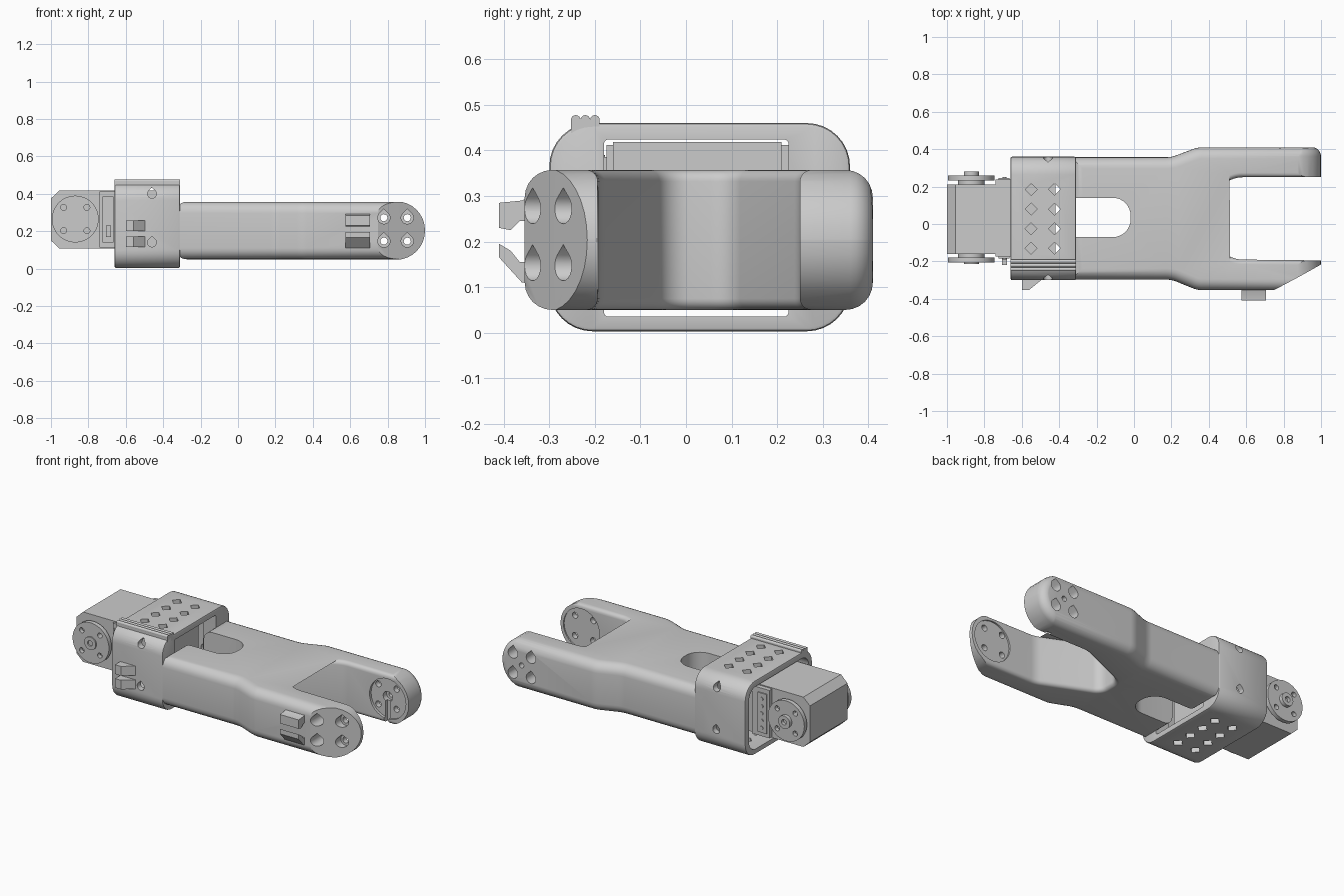
import bpy, bmesh
from math import pi, sin, cos, tan, acos
from mathutils import Vector

if "Cube" in bpy.data.objects:
    bpy.data.objects.remove(bpy.data.objects["Cube"])


def fillet(pts, n=8):
    """Round polygon corners; points are (u, v) or (u, v, radius)."""
    out = []
    for i, p in enumerate(pts):
        c = Vector(p[:2])
        r = p[2] if len(p) > 2 else 0
        if not r:
            out.append(c)
            continue
        d1 = (Vector(pts[i - 1][:2]) - c).normalized()
        d2 = (Vector(pts[(i + 1) % len(pts)][:2]) - c).normalized()
        half = acos(max(-1, min(1, d1.dot(d2)))) / 2
        mid = c + (d1 + d2).normalized() * (r / sin(half))
        a, b = c + d1 * (r / tan(half)) - mid, c + d2 * (r / tan(half)) - mid
        w = a.angle(b)
        for k in range(n + 1):
            t = k / n
            out.append(mid + (a * sin((1 - t) * w) + b * sin(t * w)) / sin(w))
    return out


def inset(pts, amount):
    """Move every point of a counter-clockwise outline inwards."""
    res = []
    for i, p in enumerate(pts):
        e1 = (p - pts[i - 1]).normalized()
        e2 = (pts[(i + 1) % len(pts)] - p).normalized()
        n1, n2 = Vector((-e1.y, e1.x)), Vector((-e2.y, e2.x))
        res.append(p + (n1 + n2) * amount(p) / (1 + n1.dot(n2)))
    return res


def prism(name, pts, axis, a, b, r=0, steps=6):
    """Extrude an outline along an axis, with rounded rims; r may be a function."""
    pts = fillet(pts)
    if sum(p.x * q.y - p.y * q.x for p, q in zip(pts, pts[1:] + pts[:1])) < 0:
        pts.reverse()
    rf = r if callable(r) else (lambda p: r)
    levels = [(a, 0, 1), (b, 0, -1)]
    if r:
        arc = [k / steps * pi / 2 for k in range(steps + 1)]
        levels = [(a, t, 1) for t in reversed(arc)] + [(b, t, -1) for t in arc]
    bm = bmesh.new()
    rings = []
    for base, t, s in levels:
        ring = []
        loop = inset(pts, lambda p: rf(p) * (1 - cos(t))) if r else pts
        for p, q in zip(pts, loop):
            w = base + s * rf(p) * (1 - sin(t)) if r else base
            co = {'x': (w, q.x, q.y), 'y': (q.x, w, q.y), 'z': (q.x, q.y, w)}[axis]
            ring.append(bm.verts.new(co))
        rings.append(ring)
    n = len(pts)
    for lo, hi in zip(rings, rings[1:]):
        for i in range(n):
            bm.faces.new((lo[i], lo[(i + 1) % n], hi[(i + 1) % n], hi[i]))
    bm.faces.new(rings[0][::-1])
    bm.faces.new(rings[-1])
    if axis == 'y':
        bmesh.ops.reverse_faces(bm, faces=bm.faces)
    bmesh.ops.triangulate(bm, faces=[f for f in bm.faces if len(f.verts) > 4])
    me = bpy.data.meshes.new(name)
    bm.to_mesh(me)
    bm.free()
    ob = bpy.data.objects.new(name, me)
    bpy.context.collection.objects.link(ob)
    return ob


def box(name, x, y, z):
    return prism(name, [(x[0], y[0]), (x[1], y[0]), (x[1], y[1]), (x[0], y[1])], 'z', *z)


def rect(u0, u1, v0, v1, r):
    return [(u0, v0, r), (u1, v0, r), (u1, v1, r), (u0, v1, r)]


def disc(name, x, z, r, y0, y1, n=32):
    return prism(name, [(x + r * cos(2 * pi * i / n), z + r * sin(2 * pi * i / n)) for i in range(n)], 'y', y0, y1)


def teardrop(x, z, r, y0, y1):
    arc = [3 * pi / 4 + 1.5 * pi * i / 16 for i in range(17)]
    return prism("cutter", [(x + r * cos(t), z + r * sin(t)) for t in arc] + [(x, z + 1.4 * r)], 'y', y0, y1)


def volume(me):
    bm = bmesh.new()
    bm.from_mesh(me)
    v = bm.calc_volume()
    bm.free()
    return v


def boolean(ob, cutter, op='DIFFERENCE'):
    """Apply a boolean, keeping the first solver result of plausible volume."""
    old = volume(ob.data)
    for solver in ('EXACT', 'MANIFOLD', 'FLOAT'):
        m = ob.modifiers.new("cut", 'BOOLEAN')
        m.operation, m.object, m.solver = op, cutter, solver
        ev = ob.evaluated_get(bpy.context.evaluated_depsgraph_get())
        me = bpy.data.meshes.new_from_object(ev)
        ob.modifiers.clear()
        if 0.15 * old < volume(me) < 1.001 * old:
            ob.data = me
            break
    bpy.data.objects.remove(cutter)


# Forked arm: plan outline intersected with a round-ended side outline
outline = [(-0.335, -0.297), (0.2, -0.297, 0.15), (0.34, -0.354, 0.15), (1.02, -0.354), (1.02, -0.195),
           (0.55, -0.19, 0.15), (0.205, -0.04, 0.07), (0.205, 0.1, 0.07), (0.55, 0.25, 0.15),
           (1.02, 0.25), (1.02, 0.41), (0.34, 0.41, 0.15), (0.2, 0.357, 0.15), (-0.335, 0.357)]
arm = prism("forked_arm", outline, 'z', 0.05, 0.357,
            lambda p: 0.025 if p.x > 0.19 and -0.2 < p.y < 0.26 else 0.06)
side = prism("cutter", [(-0.6, 0.047), (1.0, 0.047, 0.155), (1.0, 0.36, 0.155), (-0.6, 0.36)],
             'y', -0.357, 0.411, 0.05)
boolean(arm, side, 'INTERSECT')
# Slot behind the fork and slanted front tip
boolean(arm, prism("cutter", [(-0.5, -0.07), (-0.018, -0.07, 0.095), (-0.018, 0.14, 0.095), (-0.5, 0.14)],
                   'z', 0, 0.5))
boolean(arm, prism("cutter", [(0.74, -0.358), (0.87, -0.289), (1.03, -0.2), (1.03, -0.5), (0.74, -0.5)],
                   'z', 0, 0.5))
# Mounting seats, keyholes and screw holes at the fork tips
boolean(arm, disc("cutter", 0.855, 0.204, 0.125, 0.2, 0.266))
boolean(arm, disc("cutter", 0.855, 0.204, 0.125, -0.202, -0.15))
boolean(arm, disc("cutter", 0.845, 0.21, 0.032, 0.2, 0.3))
boolean(arm, box("cutter", (0.83, 0.86), (0.2, 0.285), (0.0, 0.2)))
boolean(arm, disc("cutter", 0.845, 0.21, 0.016, 0.2, 0.5, 16))
for hx in (0.78, 0.905):
    for hz in (0.147, 0.272):
        boolean(arm, teardrop(hx, hz, 0.033, -0.5, -0.235))
        boolean(arm, teardrop(hx, hz, 0.033, 0.30, 0.5))
        boolean(arm, disc("cutter", hx, hz, 0.019, -0.5, 0.5, 16))

# Sleeve around the motor
sleeve = prism("motor_sleeve", rect(-0.3, 0.36, 0.003, 0.46, 0.095), 'x', -0.66, -0.31, 0.008, 2)
boolean(sleeve, prism("cutter", rect(-0.18, 0.225, 0.035, 0.424, 0.01), 'x', -0.8, -0.2))
boolean(sleeve, prism("cutter", rect(-0.265, 0.325, 0.035, 0.424, 0.07), 'x', -0.8, -0.4))
for hx in (-0.55, -0.425):
    for hy in (0.185, 0.08, -0.025, -0.13):
        d = 0.032
        boolean(sleeve, prism("cutter", [(hx - d, hy), (hx, hy - d), (hx + d, hy), (hx, hy + d)], 'z', -0.1, 0.6))
for hz in (0.14, 0.4):
    boolean(sleeve, teardrop(-0.46, hz, 0.024, -0.5, 0.5))

# Triple ridge along the sleeve top
prism("sleeve_ridge", rect(-0.252, -0.19, 0.43, 0.468, 0), 'x', -0.66, -0.31)
for i in range(3):
    cy = -0.242 + i * 0.021
    prism(f"ridge_bead_{i}", [(cy + 0.0105 * cos(pi * k / 8), 0.467 + 0.0105 * sin(pi * k / 8))
                              for k in range(16)], 'x', -0.66, -0.31)

# Cable clips on sleeve and on front prong
hook = [(-0.6, -0.285), (-0.6, -0.352), (-0.56, -0.352), (-0.49, -0.295), (-0.49, -0.285)]
prism("sleeve_clip_upper", hook, 'z', 0.2, 0.258)
prism("sleeve_clip_lower", hook, 'z', 0.115, 0.172)
prism("prong_clip_upper", [(-0.34, 0.3), (-0.36, 0.29), (-0.41, 0.285), (-0.41, 0.23), (-0.385, 0.225),
                           (-0.365, 0.245), (-0.34, 0.245)], 'x', 0.575, 0.705)
prism("prong_clip_lower", [(-0.34, 0.11), (-0.36, 0.11), (-0.41, 0.165), (-0.41, 0.195), (-0.385, 0.18),
                           (-0.365, 0.155), (-0.34, 0.155)], 'x', 0.575, 0.705)

# Motor body with flange
prism("motor_body", [(-1.0, 0.15), (-0.955, 0.108), (-0.42, 0.108), (-0.42, 0.418), (-0.955, 0.418), (-1.0, 0.375)],
      'y', -0.16, 0.21)
box("motor_flange", (-0.74, -0.62), (-0.174, 0.237), (0.114, 0.412))
box("motor_connector_strip", (-0.725, -0.665), (-0.185, 0.245), (0.14, 0.385))
box("motor_tab", (-0.705, -0.68), (-0.22, -0.17), (0.17, 0.23))
for k in range(5):
    disc(f"connector_stud_{k}", -0.693, 0.17 + 0.045 * k, 0.011, -0.19, 0.25, 12)

# Output discs on both sides of the motor
for side_name, y0, y1, hub in (("front", -0.205, -0.178, -0.213), ("back", 0.232, 0.258, 0.28)):
    horn = disc(side_name + "_output_disc", -0.87, 0.265, 0.125, y0, y1, 48)
    for k in range(4):
        a = pi / 4 + k * pi / 2
        boolean(horn, disc("cutter", -0.87 + 0.088 * cos(a), 0.265 + 0.088 * sin(a), 0.016, -0.5, 0.5, 12))
    inner = -0.15 if hub < 0 else 0.2
    hub_ob = disc(side_name + "_hub", -0.87, 0.265, 0.04, min(hub, inner), max(hub, inner))
    boolean(hub_ob, disc("cutter", -0.87, 0.265, 0.017, hub - 0.02, hub + 0.02, 16))
    disc(side_name + "_disc_collar", -0.87, 0.265, 0.07, *sorted((inner, (y0 + y1) / 2)))

# Smooth rounded surfaces, keep edges crisp
for ob in bpy.data.objects:
    bpy.ops.object.select_all(action='DESELECT')
    ob.select_set(True)
    bpy.context.view_layer.objects.active = ob
    bpy.ops.object.shade_smooth_by_angle(angle=0.5)
